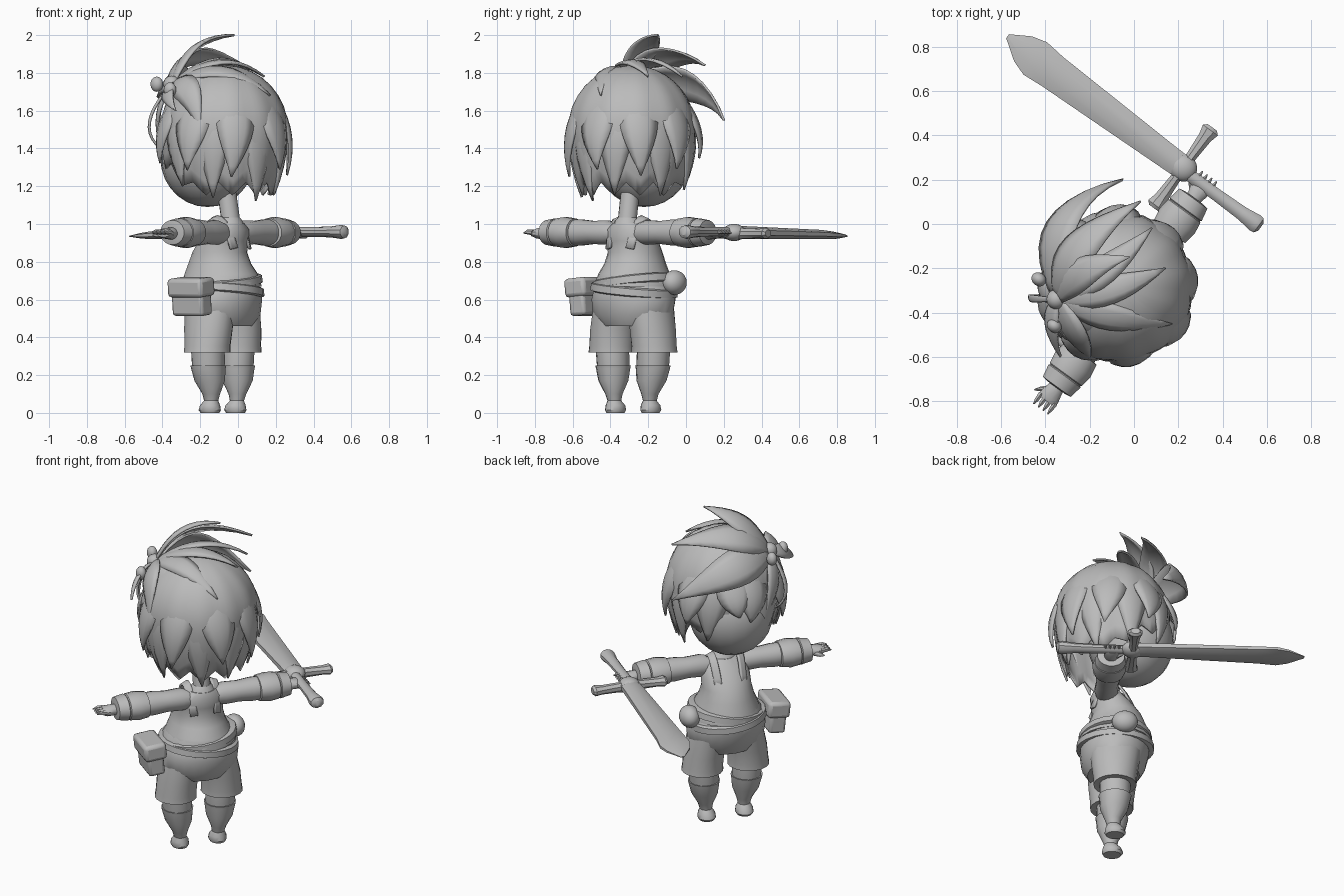
import bpy, bmesh, math, random
from mathutils import Vector, Matrix

if "Cube" in bpy.data.objects:
    bpy.data.objects.remove(bpy.data.objects["Cube"])

random.seed(4)
ROOT = Matrix.Translation((-0.04, -0.31, 0)) @ Matrix.Rotation(math.radians(-126), 4, 'Z')
INV = ROOT.inverted()
grey = bpy.data.materials.new("plain grey")
grey.diffuse_color = (0.5, 0.5, 0.5, 1)
grey.use_nodes = True
grey.node_tree.nodes["Principled BSDF"].inputs["Base Color"].default_value = grey.diffuse_color
HEAD = Vector((0, -0.04, 1.5))


def finish(name, bm, thick=0, bevel=0):
    bmesh.ops.remove_doubles(bm, verts=bm.verts, dist=0.0005)
    bmesh.ops.recalc_face_normals(bm, faces=bm.faces)
    me = bpy.data.meshes.new(name)
    bm.to_mesh(me)
    bm.free()
    me.materials.append(grey)
    ob = bpy.data.objects.new(name, me)
    bpy.context.collection.objects.link(ob)
    ob.matrix_world = ROOT
    if thick:
        m = ob.modifiers.new("thickness", 'SOLIDIFY')
        m.thickness, m.offset = thick, 0
    if bevel:
        m = ob.modifiers.new("round", 'BEVEL')
        m.width, m.segments = bevel, 2
    return ob


def loft(name, rings, axis='z', n=16):
    """Rings are (position on axis, centre a, centre b, radius a, radius b)."""
    bm, loops = bmesh.new(), []
    for h, ca, cb, ra, rb in rings:
        loop = []
        for i in range(n):
            t = 2 * math.pi * (i + .5) / n
            a, b = ca + ra * math.cos(t), cb + rb * math.sin(t)
            loop.append(bm.verts.new({'z': (a, b, h), 'x': (h, a, b), 'y': (a, h, b)}[axis]))
        loops.append(loop)
    for p, q in zip(loops, loops[1:]):
        for i in range(n):
            bm.faces.new((p[i], p[(i + 1) % n], q[(i + 1) % n], q[i]))
    bm.faces.new(loops[0])
    bm.faces.new(loops[-1])
    return finish(name, bm)


def ribbon(name, p0, p1, p2, width, centre=HEAD, taper=True, thick=0.012, camber=.25):
    """Curved leaf or band whose outer face looks away from the centre."""
    p0, p1, p2 = Vector(p0), Vector(p1), Vector(p2)
    bm, rows, steps = bmesh.new(), [], 10
    for k in range(steps + 1):
        t = k / steps
        p = p0 * (1 - t) ** 2 + p1 * 2 * t * (1 - t) + p2 * t * t
        tan = ((p1 - p0) * (1 - t) + (p2 - p1) * t).normalized()
        side = tan.cross(p - Vector(centre)).normalized()
        out = side.cross(tan)
        w = width * (max(.02, math.sin(math.pi * (.06 + .94 * t) ** .85)) if taper else 1) / 2
        rows.append([bm.verts.new(p + side * w * u - out * w * camber * u * u) for u in (-1, -.5, 0, .5, 1)])
    for a, b in zip(rows, rows[1:]):
        for i in range(4):
            bm.faces.new((a[i], a[i + 1], b[i + 1], b[i]))
    return finish(name, bm, thick)


def ball(name, loc, size, rot=0):
    bm = bmesh.new()
    bmesh.ops.create_uvsphere(bm, u_segments=20, v_segments=14, radius=1)
    bm.transform(Matrix.Translation(loc) @ Matrix.Rotation(rot, 4, 'Z') @ Matrix.Diagonal((*size, 1)))
    return finish(name, bm)


def box(name, loc, size, bevel, tilt=0):
    bm = bmesh.new()
    bmesh.ops.create_cube(bm, size=1)
    bm.transform(Matrix.Translation(loc) @ Matrix.Rotation(tilt, 4, 'Y') @ Matrix.Diagonal((*size, 1)))
    return finish(name, bm, bevel=bevel)


# Head and neck
ball("head", (0, -.15, 1.35), (.25, .25, .26))
loft("neck", [(.96, 0, 0, .06, .06), (1.03, 0, 0, .05, .05), (1.2, 0, -.03, .05, .05)])
loft("collar", [(.98, 0, 0, .085, .08), (1.02, 0, 0, .065, .06), (1.035, 0, 0, .05, .05)])


# Hair shell with a jagged hem, angle 0 is the forehead
def hair_point(a, z, grow=0):
    d = z - 1.5
    r = .335 * math.sqrt(max(0, 1 - (d / .335) ** 2)) if d > 0 else .335 - .075 * (d / .35) ** 2
    r += grow
    return Vector((r * math.sin(a), HEAD.y - r * math.cos(a), z))


bm, n, rows = bmesh.new(), 72, []
for k in range(13):
    row = []
    for i in range(n):
        a = 2 * math.pi * i / n
        tooth = abs((i % 6) / 3 - 1)
        hem = 1.18 + .2 * max(0, math.cos(a)) + .07 * (tooth - .4)
        z = 1.835 - (1.835 - hem) * (1 - math.cos(k / 12 * math.pi / 2)) ** .9
        row.append(bm.verts.new(hair_point(a, z, -.012 * tooth * k / 12)))
    rows.append(row)
for p, q in zip(rows, rows[1:]):
    for i in range(n):
        bm.faces.new((p[i], p[(i + 1) % n], q[(i + 1) % n], q[i]))
finish("hair_shell", bm, .012)

# Overlapping locks, long at the back and short at the fringe
for i in range(17):
    a = 2 * math.pi * (i + .5) / 17
    front = max(0, math.cos(a))
    tip = 1.27 + .13 * front - .13 * (i % 2) + random.uniform(-.03, .03)
    b = a + random.uniform(-.12, .12)
    ribbon("hair_lock", hair_point(a, 1.74, -.02), hair_point(a, 1.53, .085),
           hair_point(b, tip, .015 if i % 2 else .035), .2, camber=.3)

# Hair leaves spreading from the knot: middle, tip, width
HUB = Vector((-.35, -.34, 1.74))
for mid, tip, w in [((-.3, -.2, 2.0), (-.02, -.15, 2.0), .15), ((-.36, -.1, 2.0), (.03, .1, 1.84), .19),
                    ((-.48, .1, 1.85), (-.05, .2, 1.55), .22), ((-.12, -.22, 1.98), (.08, -.02, 1.78), .13),
                    ((-.1, -.32, 1.97), (.14, -.2, 1.78), .13), ((-.1, -.46, 1.93), (.17, -.45, 1.68), .13),
                    ((-.27, -.56, 1.8), (-.2, -.6, 1.5), .15), ((-.48, -.28, 1.6), (-.4, -.22, 1.38), .1),
                    ((-.42, -.46, 1.72), (-.33, -.6, 1.6), .09), ((-.2, -.5, 1.85), (-.07, -.58, 1.5), .14)]:
    ribbon("hair_leaf", INV @ HUB, INV @ Vector(mid), INV @ Vector(tip), w)
ribbon("curled_strand", INV @ HUB, INV @ Vector((-.56, -.34, 1.52)), INV @ Vector((-.41, -.32, 1.4)), .03)
ball("hair_knot", INV @ HUB, (.045, .045, .045))
for end in ((-.43, -.25, 1.74), (-.36, -.46, 1.71)):
    ball("hair_bow", INV @ Vector(end), (.03, .035, .04))

# Torso, shirt hem and belts
loft("torso", [(.72, 0, -.06, .19, .205), (.735, 0, -.06, .185, .2), (.79, 0, -.07, .16, .17),
               (.85, 0, -.07, .145, .145), (.91, 0, -.045, .145, .125), (.97, 0, -.015, .13, .1),
               (1.005, 0, 0, .08, .07)], n=24)
loft("shirt_skirt", [(.67, 0, -.06, .215, .215), (.69, 0, -.06, .21, .215), (.74, 0, -.06, .18, .195)], n=20)
for name, z, r, tilt in (("upper_belt", .695, .215, .12), ("lower_belt", .65, .225, -.1)):
    ob = loft(name, [(-.025, 0, 0, r - .01, r - .015), (-.018, 0, 0, r + .012, r), (.018, 0, 0, r + .008, r - .002),
                     (.025, 0, 0, r - .01, r - .015)], n=24)
    ob.data.transform(Matrix.Translation((0, -.06, z)) @ Matrix.Rotation(tilt, 4, 'Y'))

# Hip pouches
box("pouch", (.295, -.04, .6), (.1, .2, .17), .018, .1)
box("pouch_flap", (.3, -.04, .665), (.135, .225, .1), .02, .1)
ball("small_pouch", (-.235, -.1, .69), (.06, .075, .065))

# Shorts
loft("shorts_hips", [(.46, 0, -.05, .17, .15), (.52, 0, -.05, .225, .185), (.6, 0, -.055, .235, .2),
                     (.66, 0, -.06, .22, .2), (.69, 0, -.06, .2, .18)], n=24)

for s in (1, -1):
    side = "left" if s > 0 else "right"
    # Short legs, shins and boots
    loft(side + "_short_leg", [(.325, s * .14, -.05, .095, .1), (.32, s * .14, -.05, .122, .125),
                               (.355, s * .138, -.05, .118, .125), (.44, s * .13, -.05, .117, .135),
                               (.56, s * .11, -.055, .11, .15)], n=18)
    loft(side + "_shin", [(.2, s * .13, -.05, .08, .08), (.26, s * .13, -.05, .086, .088),
                          (.34, s * .135, -.05, .088, .09)])
    loft(side + "_boot", [(0, s * .115, -.05, .045, .052), (.015, s * .115, -.052, .053, .062),
                          (.04, s * .115, -.05, .05, .055), (.065, s * .116, -.042, .036, .038),
                          (.1, s * .118, -.04, .045, .048), (.17, s * .125, -.045, .078, .082),
                          (.235, s * .13, -.05, .09, .092), (.25, s * .13, -.05, .093, .096),
                          (.247, s * .13, -.05, .08, .08)])
    # Shoulder straps
    ribbon(side + "_strap", (s * .075, -.165, .86), (s * .095, -.03, 1.2), (s * .07, .075, .87), .045,
           (0, -.04, .8), False, .014, 0)
    # Sleeves with wide cuffs
    loft(side + "_sleeve", [(s * x, 0, z, r * 1.05, r) for x, z, r in
         ((.06, .95, .05), (.13, .955, .066), (.22, .955, .062), (.3, .955, .07), (.36, .955, .068))], 'x')
    loft(side + "_cuff", [(s * x, 0, .955, r * 1.2, r) for x, r in
         ((.335, .05), (.34, .074), (.4, .083), (.455, .076), (.46, .07), (.465, .076), (.525, .066), (.53, .04))], 'x')
    # Hand with four fingers and a thumb
    loft(side + "_hand", [(s * x, 0, .95, a, b) for x, a, b in
         ((.51, .035, .032), (.54, .04, .032), (.585, .05, .028), (.605, .045, .02))], 'x', 12)
    for k in range(4):
        y = -.039 + .026 * k
        loft(side + "_finger", [(s * .59, y, .955, .013, .015), (s * .625, y, .958, .011, .013),
                                (s * .65, y, .953, .003, .004)], 'x', 6)
    loft(side + "_thumb", [(-.03, s * .555, .94, .018, .016), (-.06, s * .58, .94, .013, .013),
                           (-.075, s * .595, .94, .004, .004)], 'y', 8)

# Sword: faceted blade, cross guard, hub and flared grip
SX = -.61
loft("sword_blade", [(y, SX + dx, z, w, t) for y, dx, z, w, t in
     ((-.13, 0, .955, .06, .037), (-.2, 0, .955, .062, .036), (-.85, -.005, .945, .088, .026),
      (-.95, -.007, .94, .098, .022), (-1.02, -.01, .938, .075, .015), (-1.11, -.015, .935, .012, .003))], 'y', 8)
loft("sword_guard", [(SX + x, -.12, .95, a, b) for x, a, b in
     ((-.225, .028, .02), (-.21, .045, .03), (-.17, .034, .026), (-.06, .026, .03), (0, .035, .04),
      (.06, .026, .03), (.17, .034, .026), (.21, .045, .03), (.225, .028, .02))], 'x', 8)
ball("sword_hub", (SX, -.12, .955), (.062, .065, .045))
loft("sword_grip", [(y, SX + .01, .958, r, r * .85) for y, r in
     ((-.12, .03), (.08, .03), (.22, .034), (.29, .044), (.31, .04), (.322, .02))], 'y', 10)

bpy.ops.object.select_all(action='SELECT')
bpy.context.view_layer.objects.active = bpy.data.objects["head"]
bpy.ops.object.shade_smooth_by_angle(angle=math.radians(35))
